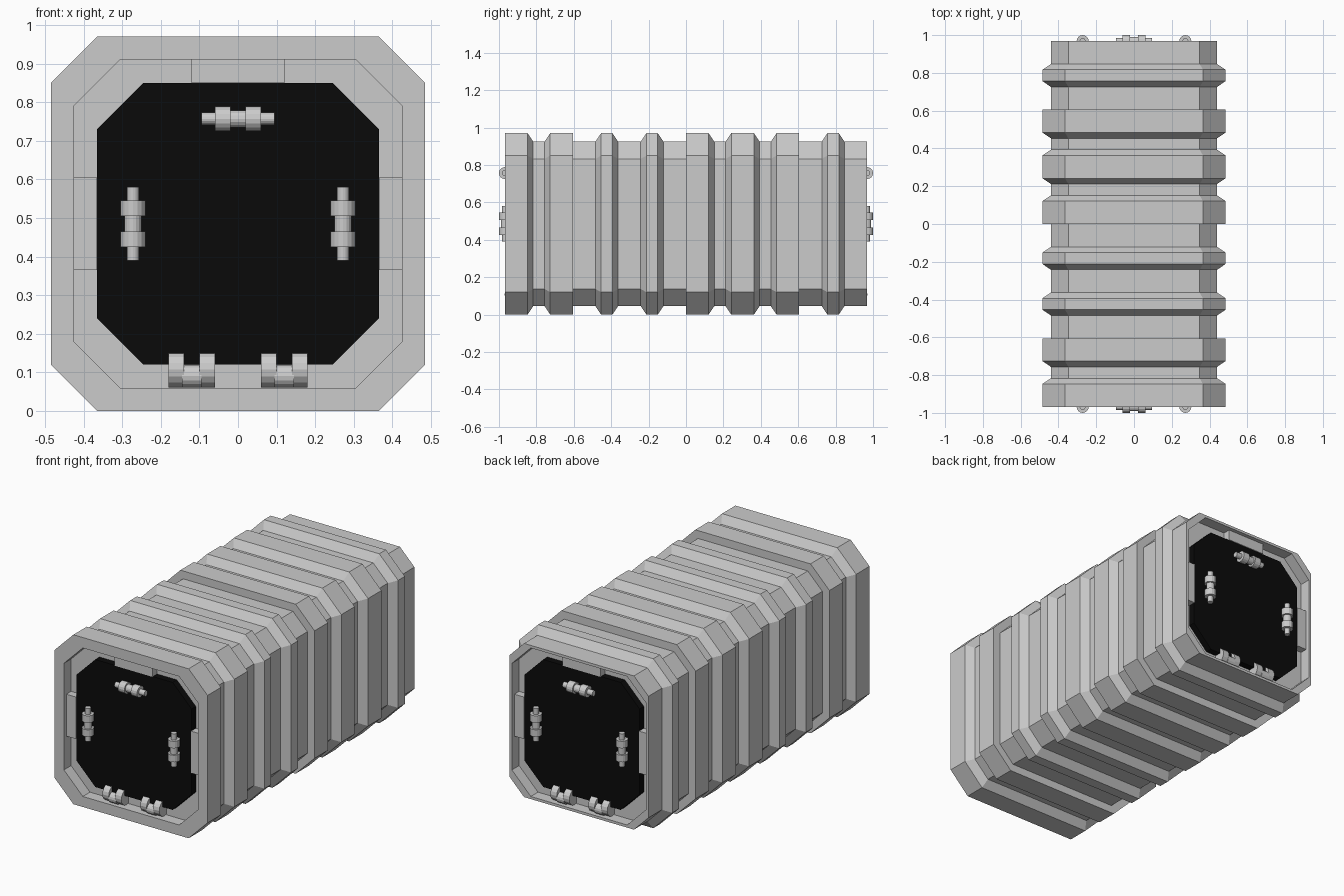
import bpy, bmesh, math
from mathutils import Matrix, Vector

if "Cube" in bpy.data.objects:
    bpy.data.objects.remove(bpy.data.objects["Cube"])

CZ, END = 0.485, 0.968
U = END / 8
R = U / 4


def octagon(h, c):
    k = h - c
    return [(h, -k), (h, k), (k, h), (-k, h), (-h, k), (-h, -k), (-k, -h), (k, -h)]


BIG, SMALL = octagon(0.485, 0.12), octagon(0.44, 0.092)
LIP, DOOR = octagon(0.425, 0.12), octagon(0.365, 0.12)


def loft(name, sections):
    bm = bmesh.new()
    rings = [[bm.verts.new((x, y, z + CZ)) for x, z in prof] for y, prof in sections]
    for a, b in zip(rings, rings[1:]):
        for i in range(8):
            j = (i + 1) % 8
            bm.faces.new((a[i], a[j], b[j], b[i]))
    bm.faces.new(rings[0])
    bm.faces.new(rings[-1])
    return finish(name, bm)


def finish(name, bm):
    bmesh.ops.recalc_face_normals(bm, faces=bm.faces)
    me = bpy.data.meshes.new(name)
    bm.to_mesh(me)
    bm.free()
    ob = bpy.data.objects.new(name, me)
    bpy.context.collection.objects.link(ob)
    return ob


# ribbed hull: lengths in units of U (flats) and R (ramps); B/S flats, r ramp, no ramp = step
pattern = ("B4 r S2 r B4 S4 r B2 r S4 r B2 r S4 "
           "B4 r S2 r B4 r S2 r B4 S4 r B2 r S4").split()
total = sum(1 if p == "r" else int(p[1]) for p in pattern)
step = 2 * END / total
sections = [(-END + 0.065, DOOR), (-END + 0.065, LIP), (-END, LIP)]
y = -END
for p in pattern:
    if p == "r":
        y += step
        continue
    prof = BIG if p[0] == "B" else SMALL
    sections.append((y, prof))
    y += int(p[1]) * step
    sections.append((y, prof))
sections += [(END, LIP), (END - 0.065, LIP), (END - 0.065, DOOR)]
loft("ribbed_hull", sections)

black = bpy.data.materials.new("black_panel")
black.diffuse_color = (0.003, 0.003, 0.003, 1)
black.use_nodes = True
black.node_tree.nodes["Principled BSDF"].inputs["Base Color"].default_value = black.diffuse_color


def cyl(bm, centre, axis, r, length, seg=16):
    rot = Vector((0, 0, 1)).rotation_difference(Vector(axis)).to_matrix().to_4x4()
    bmesh.ops.create_cone(bm, cap_ends=True, segments=seg, radius1=r, radius2=r,
                          depth=length, matrix=Matrix.Translation(centre) @ rot)


def box(bm, centre, size):
    bmesh.ops.create_cube(bm, size=1, matrix=Matrix.Translation(centre) @ Matrix.Diagonal((*size, 1)))


for s, end in ((-1, "front"), (1, "back")):
    # door panel
    door = loft(end + "_door", [(s * (END - 0.07), DOOR), (s * (END - 0.027), DOOR)])
    door.data.materials.append(black)

    # tabs filling the groove around the door
    bm = bmesh.new()
    ty = s * (END - 0.045)
    box(bm, (0, ty, CZ + 0.395), (0.24, 0.046, 0.06))
    for sx in (-1, 1):
        box(bm, (sx * 0.395, ty, CZ), (0.06, 0.046, 0.24))
    finish(end + "_groove_tabs", bm)

    # latches: stepped pins at the top and both sides
    bm = bmesh.new()
    for c, ax in (((0, s * END, CZ + 0.272), (1, 0, 0)),
                  ((-0.272, s * END, CZ), (0, 0, 1)),
                  ((0.272, s * END, CZ), (0, 0, 1))):
        c, ax = Vector(c), Vector(ax)
        cyl(bm, c, ax, 0.016, 0.19)
        cyl(bm, c, ax, 0.022, 0.06)
        for k in (-1, 1):
            cyl(bm, c + ax * 0.04 * k, ax, 0.032, 0.04)
    finish(end + "_latches", bm)

    # hinges: paired knuckles along the bottom
    bm = bmesh.new()
    for hx in (-0.12, 0.12):
        for k in (-1, 1):
            cyl(bm, (hx + 0.04 * k, s * (END - 0.044), 0.107), (1, 0, 0), 0.046, 0.04)
        cyl(bm, (hx, s * (END - 0.03), 0.091), (1, 0, 0), 0.03, 0.05)
    finish(end + "_hinges", bm)
